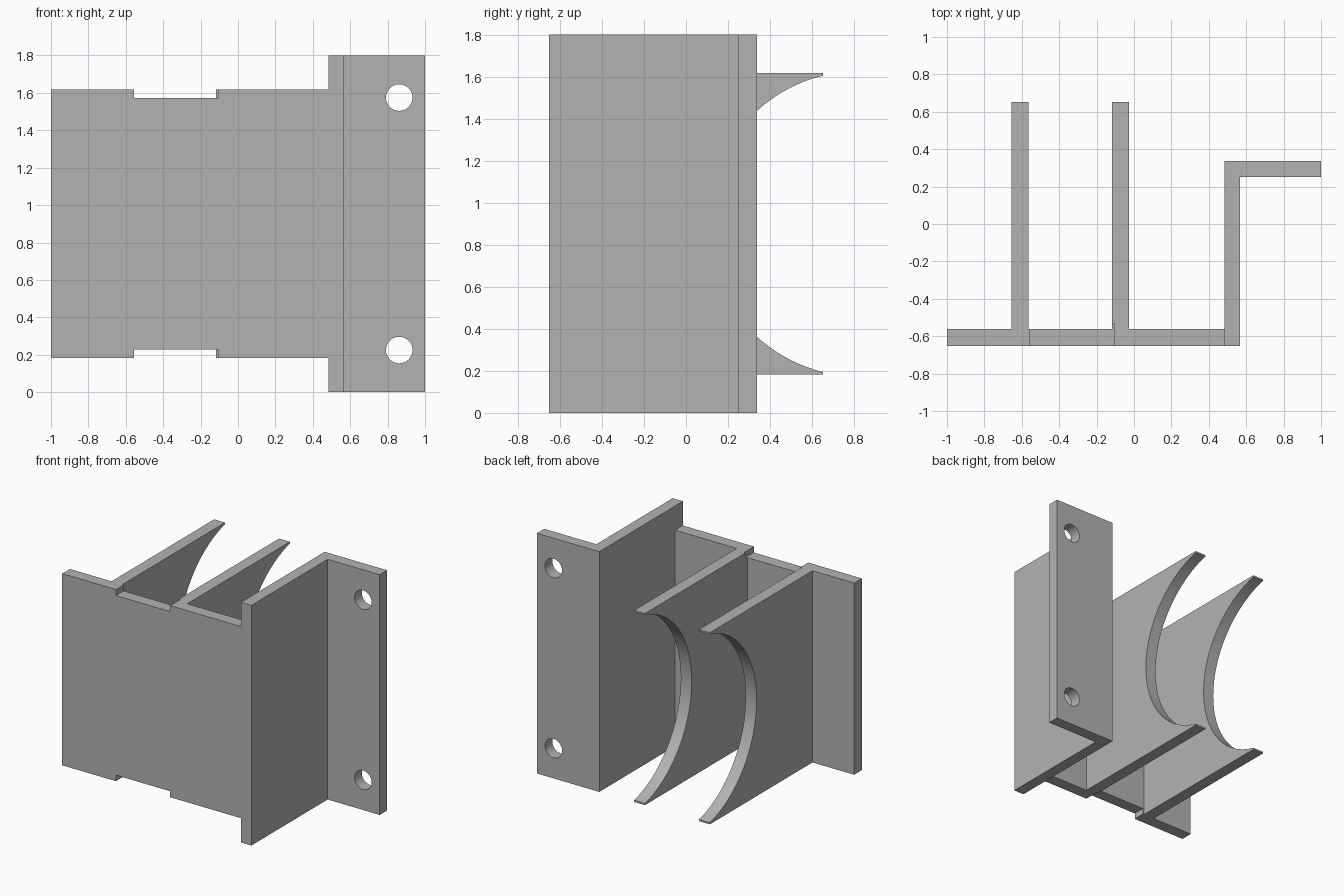
import bpy, bmesh
from math import sin, cos, asin, radians
from mathutils import Vector

cube = bpy.data.objects.get("Cube")
if cube:
    bpy.data.objects.remove(cube, do_unlink=True)

grey = bpy.data.materials.new("plain grey")
grey.use_nodes = True
grey.diffuse_color = (0.45, 0.45, 0.45, 1)
grey.node_tree.nodes["Principled BSDF"].inputs["Base Color"].default_value = (0.45, 0.45, 0.45, 1)

MID = 0.9            # mirror height of the whole bracket
BACK, FRONT = 0.653, -0.653
PLATE_BACK = -0.562  # inner face of the front plate
LOW, HIGH = 0.182, 1.618


def extrude(name, points, axis, start, end):
    """Extrude a flat outline along one axis (0, 1 or 2)."""
    bm = bmesh.new()
    verts = []
    for a, b in points:
        co = [a, b]
        co.insert(axis, start)
        verts.append(bm.verts.new(co))
    face = bm.faces.new(verts)
    grown = bmesh.ops.extrude_face_region(bm, geom=[face])
    move = Vector((0, 0, 0))
    move[axis] = end - start
    bmesh.ops.translate(bm, vec=move, verts=[v for v in grown["geom"] if isinstance(v, bmesh.types.BMVert)])
    bmesh.ops.recalc_face_normals(bm, faces=bm.faces)
    mesh = bpy.data.meshes.new(name)
    bm.to_mesh(mesh)
    bm.free()
    mesh.materials.append(grey)
    obj = bpy.data.objects.new(name, mesh)
    bpy.context.collection.objects.link(obj)
    return obj


def cut(target, cutter):
    """Subtract a cutter, then remove it."""
    bpy.context.view_layer.objects.active = target
    mod = target.modifiers.new("cut", "BOOLEAN")
    mod.operation, mod.solver, mod.object = "DIFFERENCE", "EXACT", cutter
    cutter.hide_render = True
    bpy.ops.object.modifier_apply(modifier=mod.name)
    bpy.data.objects.remove(cutter, do_unlink=True)


def rect(a0, a1, b0, b1):
    return [(a0, b0), (a1, b0), (a1, b1), (a0, b1)]


def circle(cx, cz, r, n=48):
    return [(cx + r * cos(radians(360 * i / n)), cz + r * sin(radians(360 * i / n))) for i in range(n)]


# Front plate with a shallow notch in its top and bottom edges
N0, N1, DEPTH = -0.555, -0.105, 0.045
top = [(-1, HIGH), (N0, HIGH), (N0, HIGH - DEPTH), (N1, HIGH - DEPTH), (N1, HIGH), (0.483, HIGH)]
bottom = [(x, 2 * MID - z) for x, z in reversed(top)]
extrude("front_plate", top + bottom, 1, FRONT, PLATE_BACK)

# Two ribs with a round cradle cut into the back edge
CENTRE, RADIUS, TIP = 0.827, 0.727, 1.605
swing = asin((TIP - MID) / RADIUS)
STEPS = 48
arc = [(CENTRE - RADIUS * cos(a), MID + RADIUS * sin(a))
       for a in (swing * (2 * i / STEPS - 1) for i in range(STEPS + 1))]
arc[0], arc[-1] = (BACK, 2 * MID - TIP), (BACK, TIP)
outline = [(PLATE_BACK, HIGH), (PLATE_BACK, LOW), (BACK, LOW)] + arc + [(BACK, HIGH)]
parts = []
for name, x in (("right_rib", -0.655), ("left_rib", -0.117)):
    parts.append(extrude(name, outline, 0, x, x + 0.09))

# The plate notches run slightly into the left rib
for z in (LOW, HIGH):
    cut(parts[1], extrude("notch_cutter", rect(-0.3, N1, z - DEPTH, z + DEPTH), 1, FRONT - 0.1, -0.535))

# Tall side wall and mounting flange, with two screw holes
wall = [(0.483, FRONT), (0.568, FRONT), (0.568, 0.25), (1, 0.25), (1, 0.337), (0.483, 0.337)]
mount = extrude("mounting_wall", wall, 2, 0, 2 * MID)
for z in (0.225, 2 * MID - 0.225):
    cut(mount, extrude("hole_cutter", circle(0.862, z, 0.071), 1, 0.1, 0.5))
parts.append(mount)

# Smooth the curved cuts and keep the corners sharp
bpy.ops.object.select_all(action="DESELECT")
for obj in parts:
    obj.select_set(True)
bpy.context.view_layer.objects.active = mount
bpy.ops.object.shade_smooth_by_angle(angle=radians(30))
